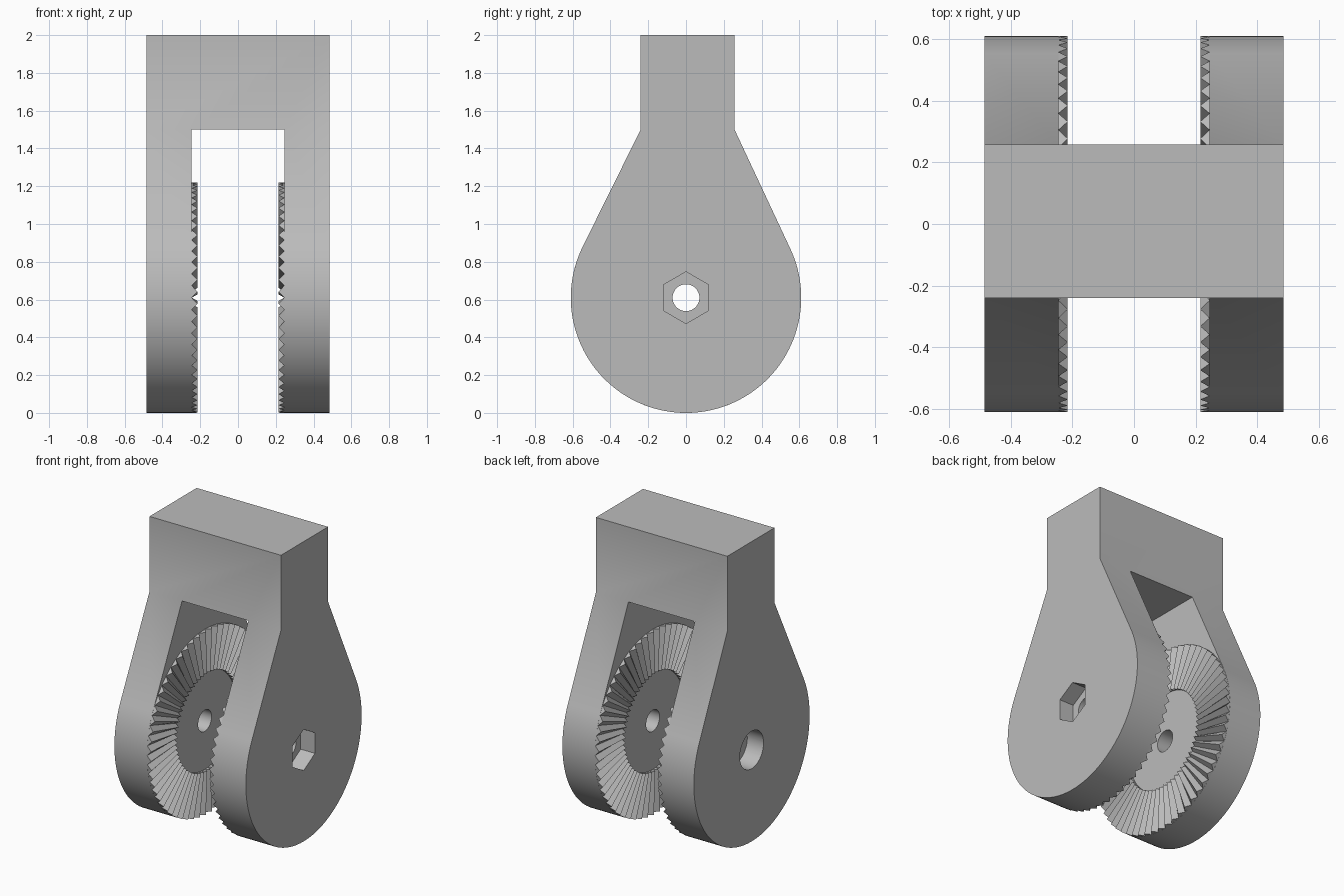
import bpy, bmesh, math
from mathutils import Matrix

if "Cube" in bpy.data.objects:
    bpy.data.objects.remove(bpy.data.objects["Cube"])

R = 0.61            # radius of the round ends, also their centre height
OUT, INN, TIP = 0.485, 0.245, 0.215   # outer face, inner face, tooth tips (x)
TEETH, R_HUB = 60, 0.325

grey = bpy.data.materials.new("plain grey")
grey.diffuse_color = (0.5, 0.5, 0.5, 1)
grey.use_nodes = True
grey.node_tree.nodes["Principled BSDF"].inputs["Base Color"].default_value = grey.diffuse_color


def finish(name, bm):
    bmesh.ops.recalc_face_normals(bm, faces=bm.faces)
    me = bpy.data.meshes.new(name)
    bm.to_mesh(me)
    bm.free()
    ob = bpy.data.objects.new(name, me)
    bpy.context.collection.objects.link(ob)
    me.materials.append(grey)
    return ob


def prism(name, pts, x0, x1):
    """Extrude a (y, z) outline along x."""
    bm = bmesh.new()
    face = bm.faces.new([bm.verts.new((x0, y, z)) for y, z in pts])
    ext = bmesh.ops.extrude_face_region(bm, geom=[face])
    verts = [g for g in ext["geom"] if isinstance(g, bmesh.types.BMVert)]
    bmesh.ops.translate(bm, vec=(x1 - x0, 0, 0), verts=verts)
    return finish(name, bm)


def ring(r, n, start=0.0):
    return [(r * math.cos(start + 2 * math.pi * i / n),
             R + r * math.sin(start + 2 * math.pi * i / n)) for i in range(n)]


def tangent(y, z):
    """Angle on the round end where the flank from (y, z) touches it."""
    d = math.hypot(y, z - R)
    off = math.acos(R / d)
    a = math.atan2(z - R, y)
    return a - off if y > 0 else a + off


# Clevis body: square neck, straight flanks, round end
YF, YB, ZN = -0.24, 0.257, 1.5
a0, a1 = tangent(YF, ZN), tangent(YB, ZN) + 2 * math.pi
outline = [(YB, ZN), (YB, 2.0), (YF, 2.0), (YF, ZN)]
N = 90
for i in range(N + 1):
    a = a0 + (a1 - a0) * i / N
    outline.append((R * math.cos(a), R + R * math.sin(a)))
body = prism("clevis_body", outline, -OUT, OUT)

# Slot, bolt hole, nut pocket and bolt head recess
cutters = [
    prism("slot_cutter", [(-1, -1), (1, -1), (1, ZN), (-1, ZN)], -INN, INN),
    prism("bolt_hole_cutter", ring(0.071, 40), -1, 1),
    prism("nut_pocket_cutter", ring(0.137, 6, math.pi / 2), OUT - 0.105, 1),
    prism("bolt_head_cutter", ring(0.125, 48), -1, -OUT + 0.12),
]
for c in cutters:
    c.hide_render = True
    c.hide_viewport = True
    m = body.modifiers.new(c.name, "BOOLEAN")
    m.operation, m.solver, m.object = "DIFFERENCE", "EXACT", c

# Bake the cuts, then remove the helpers
for c in cutters:
    c.hide_viewport = False
bpy.context.view_layer.update()
deps = bpy.context.evaluated_depsgraph_get()
body_mesh = bpy.data.meshes.new_from_object(body.evaluated_get(deps))
body.modifiers.clear()
body.data = body_mesh
for c in cutters:
    bpy.data.objects.remove(c)
bpy.ops.object.select_all(action="DESELECT")
body.select_set(True)
bpy.context.view_layer.objects.active = body
bpy.ops.object.shade_smooth_by_angle(angle=math.radians(30))


# Radial locking teeth on both inner faces
def rosette(name, side):
    bm = bmesh.new()
    step = 2 * math.pi / TEETH
    for i in range(TEETH):
        ends = []
        for r in (R_HUB, R):
            ends.append([bm.verts.new((side * x, r * math.cos(a), R + r * math.sin(a)))
                         for x, a in ((INN, i * step), (TIP, (i + 0.5) * step),
                                      (INN, (i + 1) * step))])
        p, q = ends
        bm.faces.new(p)
        bm.faces.new(q)
        for k in range(3):
            j = (k + 1) % 3
            bm.faces.new((p[k], p[j], q[j], q[k]))
    return finish(name, bm)


rosette("right_teeth", 1)
rosette("left_teeth", -1)
